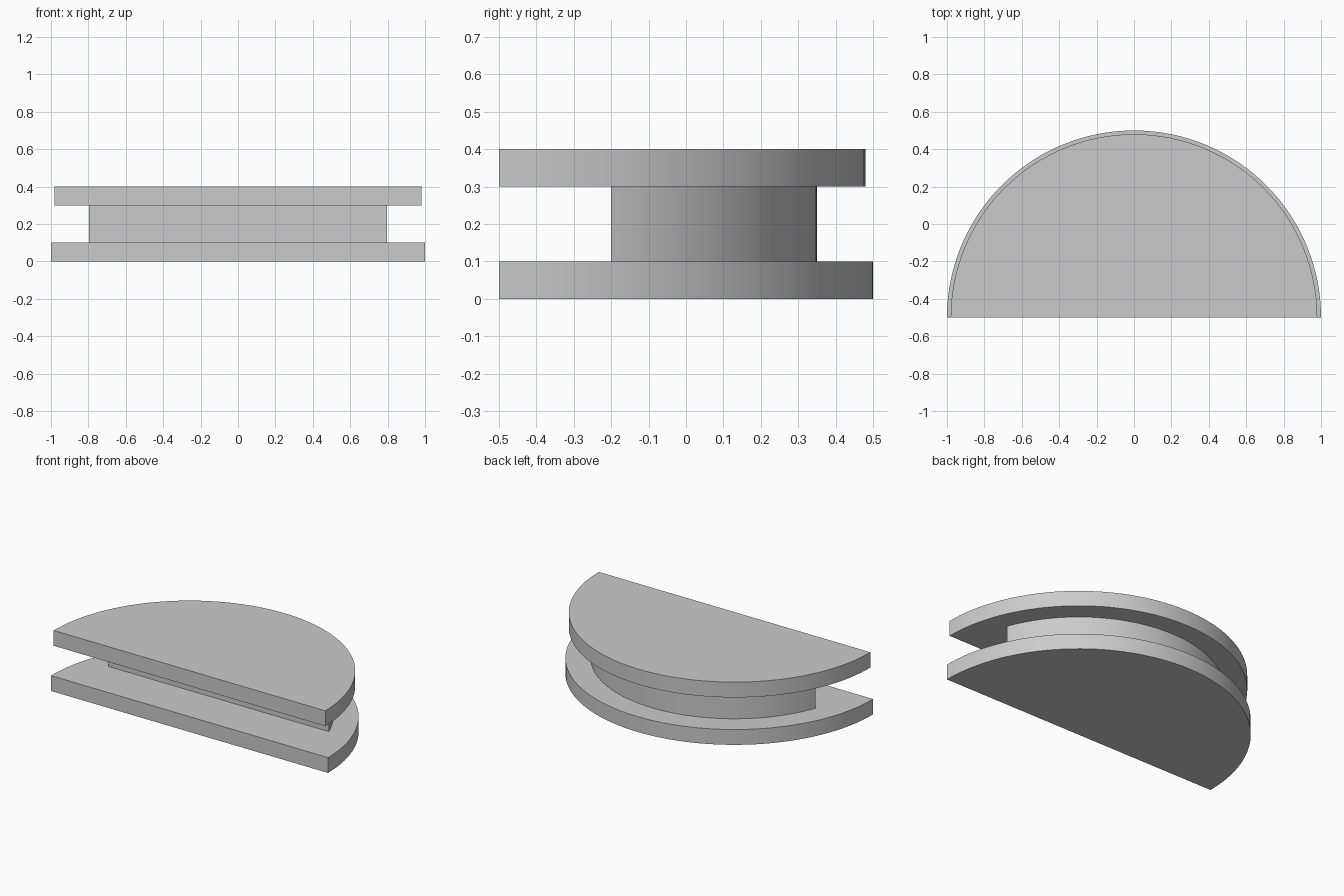
import bpy, bmesh, math

cube = bpy.data.objects.get("Cube")
if cube:
    bpy.data.objects.remove(cube, do_unlink=True)

grey = bpy.data.materials.new("light_grey")
grey.use_nodes = True
colour = (0.6, 0.6, 0.6, 1)
grey.diffuse_color = colour
grey.node_tree.nodes["Principled BSDF"].inputs["Base Color"].default_value = colour

AXIS_Y = -0.5  # shared centre of all the arcs
SEGMENTS = 64


def disc_slab(name, radius, front_y, z0, z1):
    """Disc segment with a flat front at front_y and a curved back."""
    start = math.asin((front_y - AXIS_Y) / radius)
    sweep = math.pi - 2 * start
    bm = bmesh.new()
    rim = []
    for i in range(SEGMENTS + 1):
        a = start + sweep * i / SEGMENTS
        rim.append(bm.verts.new((radius * math.cos(a), AXIS_Y + radius * math.sin(a), z0)))
    base = bm.faces.new(rim)
    top = bmesh.ops.extrude_face_region(bm, geom=[base])["geom"]
    bmesh.ops.translate(bm, vec=(0, 0, z1 - z0),
                        verts=[v for v in top if isinstance(v, bmesh.types.BMVert)])
    bmesh.ops.recalc_face_normals(bm, faces=bm.faces)
    mesh = bpy.data.meshes.new(name)
    bm.to_mesh(mesh)
    bm.free()
    mesh.materials.append(grey)
    obj = bpy.data.objects.new(name, mesh)
    bpy.context.collection.objects.link(obj)
    bpy.ops.object.select_all(action="DESELECT")
    obj.select_set(True)
    bpy.context.view_layer.objects.active = obj
    bpy.ops.object.shade_smooth_by_angle(angle=math.radians(30))


# Base, recessed core and slightly smaller top
disc_slab("base_slab", 1.0, -0.5, 0.0, 0.1)
disc_slab("recessed_core", 0.85, -0.2, 0.1, 0.3)
disc_slab("top_slab", 0.98, -0.5, 0.3, 0.4)
